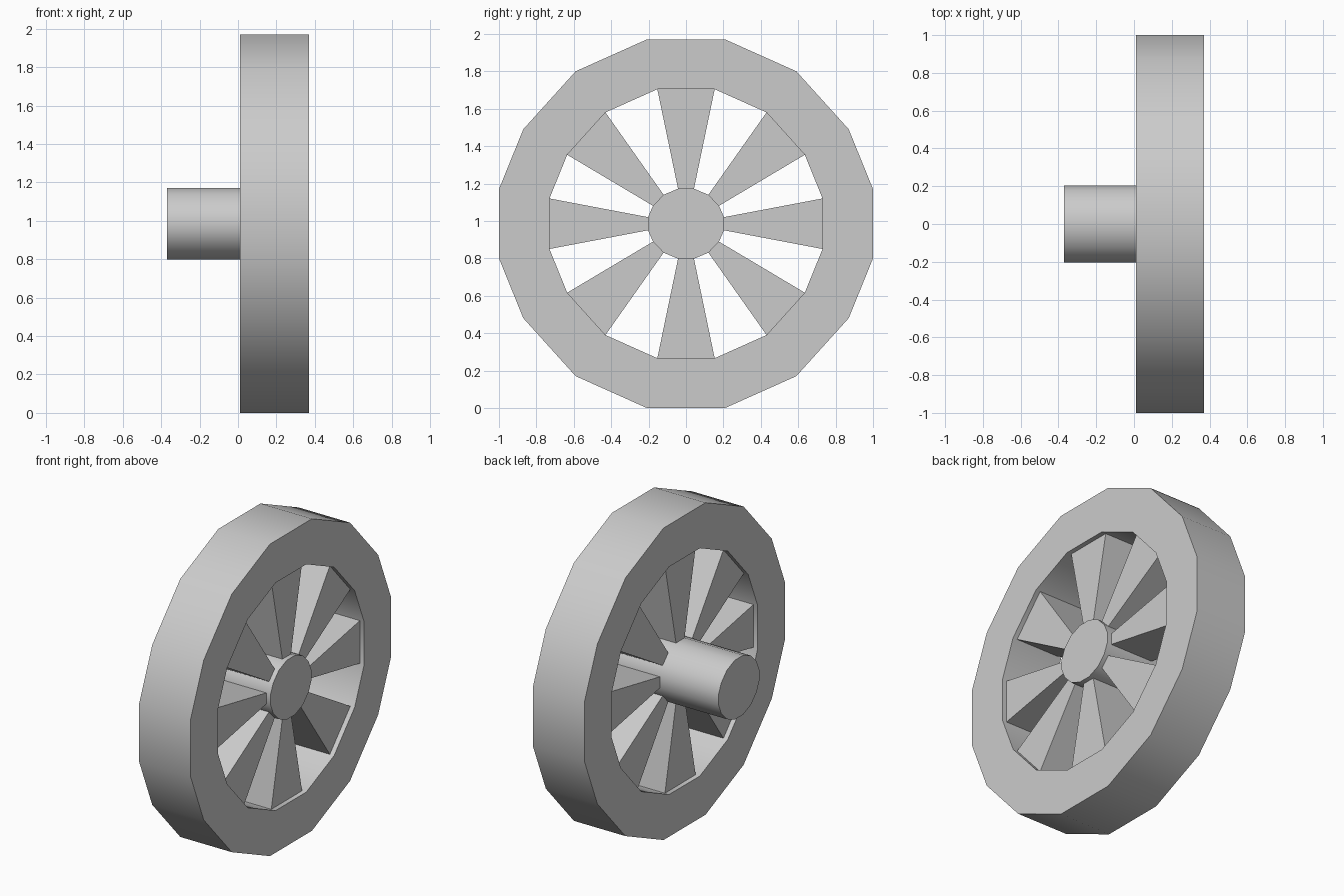
import bpy, bmesh, math

if "Cube" in bpy.data.objects:
    bpy.data.objects.remove(bpy.data.objects["Cube"])

CZ = 0.985                      # axle height
X0, X1 = 0.01, 0.37             # rim depth
INSET = 0.03                    # spokes sit back from the rim faces
INNER = 0.73                    # inner rim scale
HUB = (0.203, 0.19)             # hub scale in y and z

# 16-sided outline: one quarter (from the top clockwise), mirrored
quarter = [(0.21, 0.985), (0.59, 0.815), (0.87, 0.505), (1.0, 0.185)]
half = quarter + [(y, -z) for y, z in reversed(quarter)]
outline = half + [(-y, -z) for y, z in half]
N = len(outline)


def ring(x, sy, sz):
    return [(x, y * sy, CZ + z * sz) for y, z in outline]


def build(name, verts, faces):
    bm = bmesh.new()
    vs = [bm.verts.new(v) for v in verts]
    for f in faces:
        bm.faces.new([vs[i] for i in f])
    bmesh.ops.recalc_face_normals(bm, faces=bm.faces)
    mesh = bpy.data.meshes.new(name)
    bm.to_mesh(mesh)
    bm.free()
    obj = bpy.data.objects.new(name, mesh)
    bpy.context.collection.objects.link(obj)
    bpy.ops.object.select_all(action='DESELECT')
    obj.select_set(True)
    bpy.context.view_layer.objects.active = obj
    bpy.ops.object.shade_smooth_by_angle(angle=math.radians(35))
    return obj


# Rim: four loops joined into a closed band
loops = [ring(X0, 1, 1), ring(X1, 1, 1), ring(X1, INNER, INNER), ring(X0, INNER, INNER)]
faces = []
for a in range(4):
    b = (a + 1) % 4
    for i in range(N):
        j = (i + 1) % N
        faces.append((a * N + i, a * N + j, b * N + j, b * N + i))
build("rim", sum(loops, []), faces)

# Hub and axle stub: one capped cylinder
faces = [(i, (i + 1) % N, N + (i + 1) % N, N + i) for i in range(N)]
faces += [tuple(range(N)), tuple(range(N, 2 * N))]
build("hub", ring(-0.37, *HUB) + ring(X1, *HUB), faces)

# Spokes: tapered blocks from every second hub side to the rim
cube = [(0, 1, 2, 3), (4, 5, 6, 7), (0, 1, 5, 4), (1, 2, 6, 5), (2, 3, 7, 6), (3, 0, 4, 7)]
for k, i in enumerate(range(1, N, 2)):
    j = (i + 1) % N
    verts = []
    for x in (X0 + INSET, X1 - INSET):
        outer, inner = ring(x, INNER, INNER), ring(x, *HUB)
        verts += [outer[i], outer[j], inner[j], inner[i]]
    build(f"spoke_{k + 1}", verts, cube)
